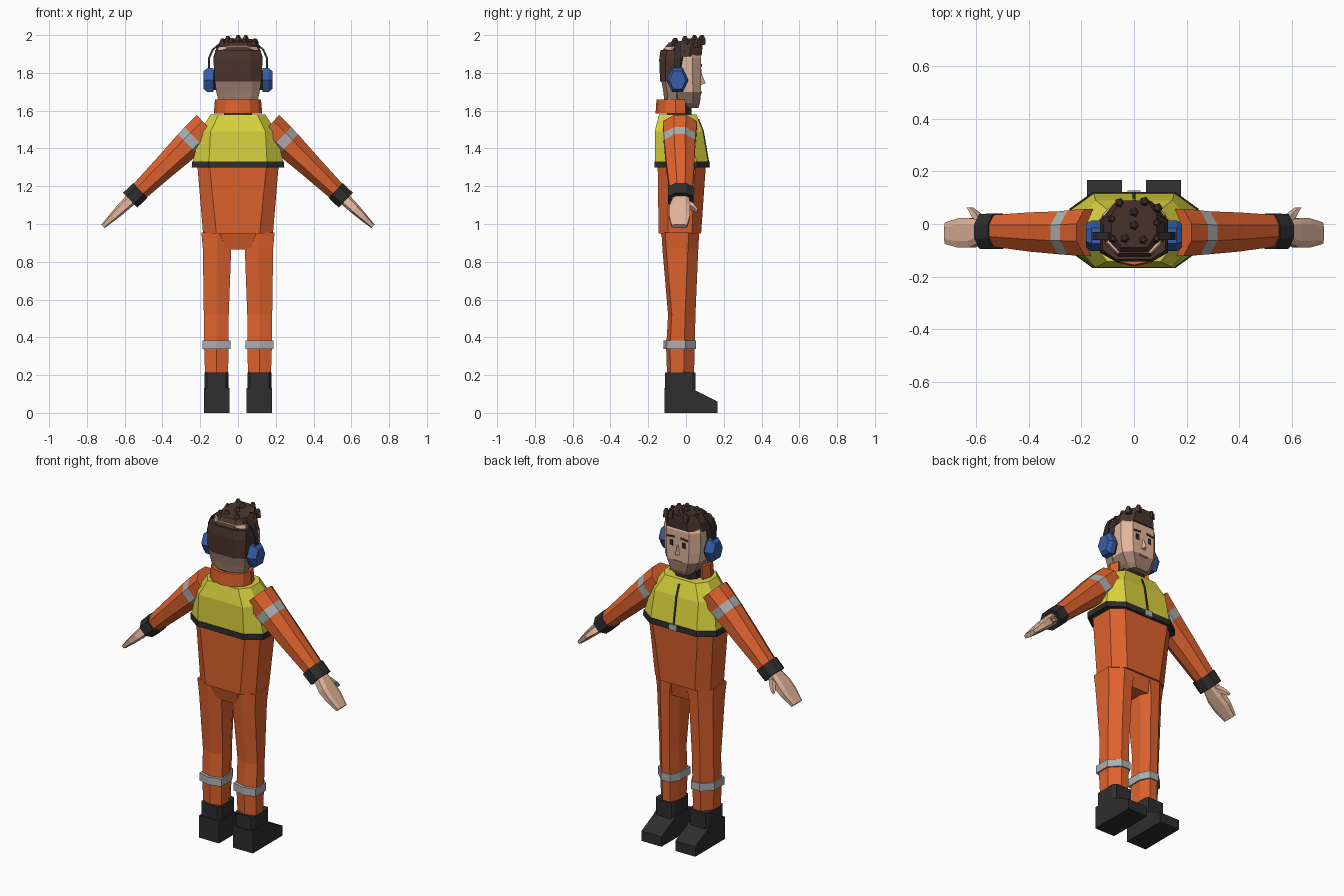
import bpy, bmesh, math
from mathutils import Vector, Matrix


def mat(name, rgb):
    m = bpy.data.materials.new(name)
    m.diffuse_color = [(c / 255 / 12.92 if c < 11 else ((c / 255 + 0.055) / 1.055) ** 2.4) for c in rgb] + [1]
    return m


ORANGE = mat("work_orange", (222, 98, 46))
YELLOW = mat("safety_yellow", (218, 212, 62))
BLACK = mat("charcoal", (46, 46, 47))
SILVER = mat("reflective_grey", (172, 175, 178))
SKIN = mat("skin", (226, 182, 155))
STUBBLE = mat("stubble", (160, 128, 112))
HAIR = mat("dark_brown_hair", (74, 53, 45))
BLUE = mat("ear_muff_blue", (54, 94, 168))
EYE = mat("eye_dark", (40, 42, 52))
LIP = mat("lip", (178, 125, 108))


def finish(name, bm, mats):
    bmesh.ops.recalc_face_normals(bm, faces=bm.faces[:])
    me = bpy.data.meshes.new(name)
    bm.to_mesh(me)
    bm.free()
    for m in mats:
        me.materials.append(m)
    ob = bpy.data.objects.new(name, me)
    bpy.context.collection.objects.link(ob)
    return ob


def loft(name, rings, mats, M=Matrix(), segs=None):
    """Skin equal-length point rings, cap both ends; segs gives a material per segment."""
    bm = bmesh.new()
    vs = [[bm.verts.new(M @ Vector(p)) for p in r] for r in rings]
    n = len(vs[0])
    segs = segs or [0] * (len(rings) - 1)
    for k, (a, b) in enumerate(zip(vs, vs[1:])):
        for i in range(n):
            f = bm.faces.new((a[i], a[(i + 1) % n], b[(i + 1) % n], b[i]))
            f.material_index = segs[k]
    bm.faces.new(vs[0][::-1]).material_index = segs[0]
    bm.faces.new(vs[-1]).material_index = segs[-1]
    return finish(name, bm, mats)


def octo(z, hx, y0, y1, f=0.62, c=0.22, x=0, slope=0):
    """Chamfered eight-sided section."""
    d = (y1 - y0) * c
    pts = [(-hx * f, y0), (hx * f, y0), (hx, y0 + d), (hx, y1 - d),
           (hx * f, y1), (-hx * f, y1), (-hx, y1 - d), (-hx, y0 + d)]
    return [(x + px, py, z + slope * py) for px, py in pts]


def hexa(z, x, hx, y0, y1):
    """Six-sided section with a ridge at front and back."""
    return [(x, y0, z), (x + hx, y0 + 0.02, z), (x + hx, y1 - 0.055, z),
            (x + hx * 0.2, y1, z), (x - hx * 0.6, y1, z), (x - hx, y1 - 0.055, z), (x - hx, y0 + 0.02, z)]


def box(name, lo, hi, m, M=Matrix()):
    ring = lambda z: [(lo[0], lo[1], z), (hi[0], lo[1], z), (hi[0], hi[1], z), (lo[0], hi[1], z)]
    return loft(name, [ring(lo[2]), ring(hi[2])], [m], M)


# Overall body, hips and safety vest
loft("overall_torso", [octo(0.95, 0.185, -0.145, 0.08), octo(1.31, 0.215, -0.15, 0.105, 0.7)], [ORANGE])
loft("crotch", [octo(0.865, 0.07, -0.11, 0.05, 0.9), octo(0.96, 0.11, -0.135, 0.07, 0.9)], [ORANGE])
vest = [octo(1.325, 0.24, -0.165, 0.118, 0.64), octo(1.49, 0.202, -0.165, 0.09, 0.72, 0.26),
        octo(1.58, 0.145, -0.143, 0.055, 0.7, 0.28)]
loft("vest", vest, [YELLOW])
loft("vest_hem", [octo(1.298, 0.245, -0.168, 0.122, 0.64), octo(1.332, 0.243, -0.168, 0.121, 0.64)], [BLACK])
box("buckle", (-0.025, 0.117, 1.298), (0.025, 0.127, 1.332), SILVER)

# Zip laid on the sloping vest front
bend = [(1.33, 0.117), (1.49, 0.09), (1.555, 0.065)]
loft("zip", [[(-0.005, y - 0.004, z), (0.005, y - 0.004, z), (0.005, y + 0.005, z), (-0.005, y + 0.005, z)]
             for z, y in bend], [BLACK])

# Stand-up collar, open at the front
collar = []
for i in range(9):
    a = math.radians(-210 + i * 30)
    c, s = math.cos(a), math.sin(a)
    collar.append([(r * c, -0.055 + r * 0.83 * s, z) for r, z in
                   ((0.128, 1.585), (0.122, 1.66), (0.1, 1.66), (0.1, 1.585))])
loft("collar", collar, [ORANGE])
loft("neck", [octo(1.55, 0.075, -0.1, 0.03), octo(1.66, 0.07, -0.1, 0.03)], [BLACK])

# Head with stubbled jaw
head = [octo(1.615, 0.06, -0.04, 0.065), octo(1.64, 0.085, -0.09, 0.074), octo(1.70, 0.112, -0.115, 0.08),
        octo(1.76, 0.12, -0.125, 0.08), octo(1.88, 0.122, -0.125, 0.08), octo(1.94, 0.1, -0.11, 0.06)]
loft("head", head, [SKIN, STUBBLE], segs=[1, 1, 0, 0, 0])
loft("nape_fade", [octo(1.65, 0.104, -0.114, -0.03), octo(1.70, 0.115, -0.12, -0.03),
                   octo(1.76, 0.123, -0.131, -0.03)], [STUBBLE, SKIN], segs=[0, 0])
loft("nose", [[(-0.014, 0.079, 1.735), (0.014, 0.079, 1.735), (0, 0.104, 1.745)],
              [(-0.006, 0.079, 1.795), (0.006, 0.079, 1.795), (0, 0.083, 1.795)]], [SKIN])
box("mouth", (-0.028, 0.077, 1.69), (0.028, 0.084, 1.701), LIP)
for s in (-1, 1):
    side = "right" if s > 0 else "left"
    box("eye_" + side, (s * 0.042 - 0.011, 0.077, 1.785), (s * 0.042 + 0.011, 0.083, 1.818), EYE)
    tilt = Matrix.Translation((s * 0.045, 0, 1.838)) @ Matrix.Rotation(s * 0.12, 4, 'Y')
    box("brow_" + side, (-0.024, 0.077, -0.005), (0.024, 0.085, 0.005), HAIR, tilt)

# Hair: back shell, crown with forward sweep, and tufts
loft("hair_back", [octo(1.755, 0.124, -0.137, -0.01, 0.58), octo(1.87, 0.13, -0.142, 0.01, 0.55),
                   octo(1.92, 0.12, -0.135, 0.03, 0.55)], [HAIR])
loft("hair_crown", [octo(1.885, 0.129, -0.14, 0.083, 0.55, 0.3, slope=0.1),
                    octo(1.935, 0.112, -0.122, 0.088, 0.55, 0.3, slope=0.1),
                    octo(1.972, 0.085, -0.09, 0.09, 0.55, 0.3, slope=0.12)], [HAIR])
tufts = [(0, 0.045), (-0.083, 0.02), (0.09, 0.06), (-0.055, 0.08), (0.085, 0.005), (-0.035, -0.055),
         (0.035, -0.06), (-0.08, -0.055), (0.085, -0.055), (0.04, 0.085), (0, -0.005)]
for i, (x, y) in enumerate(tufts):
    z = 1.978 - 2.2 * x * x - 1.5 * min(y, 0) ** 2 + 0.08 * y
    ring = lambda r, h: [(x + r * math.cos(k * math.tau / 5), y + r * math.sin(k * math.tau / 5), z + h)
                         for k in range(5)]
    loft("hair_tuft_%d" % i, [ring(0.02, -0.03), ring(0.018, 0.0), ring(0.008, 0.018)], [HAIR])


def hexring(x, r):
    return [(x, -0.045 + r * 0.93 * math.cos(k * math.tau / 6), 1.762 + 1.15 * r * math.sin(k * math.tau / 6))
            for k in range(6)]


for s in (-1, 1):
    side = "right" if s > 0 else "left"
    S = Matrix.Diagonal((s, 1, 1, 1))

    # Ear defender and its band
    loft("ear_cushion_" + side, [hexring(0.11, 0.05), hexring(0.135, 0.055)], [BLACK], S)
    loft("ear_cup_" + side, [hexring(0.13, 0.063), hexring(0.162, 0.063), hexring(0.182, 0.048)], [BLUE], S)
    path = [(0.158, 1.80), (0.158, 1.88), (0.138, 1.925), (0.095, 1.962)]
    loft("ear_band_" + side, [[(x, -0.06, z), (x, -0.03, z), (x - 0.009, -0.03, z - 0.004),
                               (x - 0.009, -0.06, z - 0.004)] for x, z in path], [BLACK], S)

    # Arm frame: local z runs from shoulder to wrist, local x across, y unchanged
    d = Vector((0.72, 0, -0.694))
    across = Vector((0.694, 0, 0.72))
    F = Matrix((across, Vector((0, 1, 0)), d)).transposed().to_4x4()
    A = S @ Matrix.Translation((0.163, 0, 1.519)) @ F
    arm = [octo(0, 0.08, -0.122, 0.058, 0.45, 0.32), octo(0.09, 0.078, -0.118, 0.052, 0.45, 0.32),
           octo(0.142, 0.076, -0.115, 0.048, 0.45, 0.32), octo(0.3, 0.063, -0.105, 0.044, 0.45, 0.32),
           octo(0.51, 0.049, -0.085, 0.034, 0.45, 0.32)]
    loft("sleeve_" + side, arm, [ORANGE, SILVER], A, [0, 1, 0, 0])
    loft("cuff_" + side, [octo(0.492, 0.055, -0.096, 0.04, 0.5, 0.3), octo(0.566, 0.054, -0.094, 0.038, 0.5, 0.3)],
         [BLACK], A)
    loft("hand_" + side, [octo(0.55, 0.033, -0.065, 0.015), octo(0.63, 0.028, -0.09, 0.022),
                          octo(0.69, 0.022, -0.09, 0.022), octo(0.765, 0.013, -0.076, 0.006)], [SKIN], A)
    thumb = [(0.585, 0.005, 0.018), (0.615, 0.04, 0.015), (0.645, 0.062, 0.009)]
    loft("thumb_" + side, [[(-r, y, t - r), (r, y, t - r), (r, y, t + r), (-r, y, t + r)]
                           for t, y, r in thumb], [SKIN],
         A @ Matrix.Translation((-0.005, 0, 0)))

    # Leg, reflective band and boot
    leg = [hexa(0.19, 0.114, 0.06, -0.1, 0.042), hexa(0.34, 0.114, 0.065, -0.105, 0.046),
           hexa(0.52, 0.115, 0.066, -0.095, 0.05), hexa(0.87, 0.111, 0.075, -0.125, 0.065),
           hexa(0.955, 0.106, 0.088, -0.13, 0.07)]
    loft("leg_" + side, leg, [ORANGE], S)
    loft("leg_band_" + side, [hexa(z, 0.114, 0.073, -0.12, 0.053) for z in (0.337, 0.383)], [SILVER], S)
    loft("boot_shaft_" + side, [octo(z, 0.064, -0.11, 0.05, 0.8, 0.12, 0.114) for z in (0.1, 0.213)], [BLACK], S)
    outline = [(-0.115, 0), (0.167, 0), (0.167, 0.06), (0.05, 0.118), (0.03, 0.133), (-0.115, 0.133)]
    loft("boot_foot_" + side, [[(x, y, z) for y, z in outline] for x in (0.046, 0.179)], [BLACK], S)
